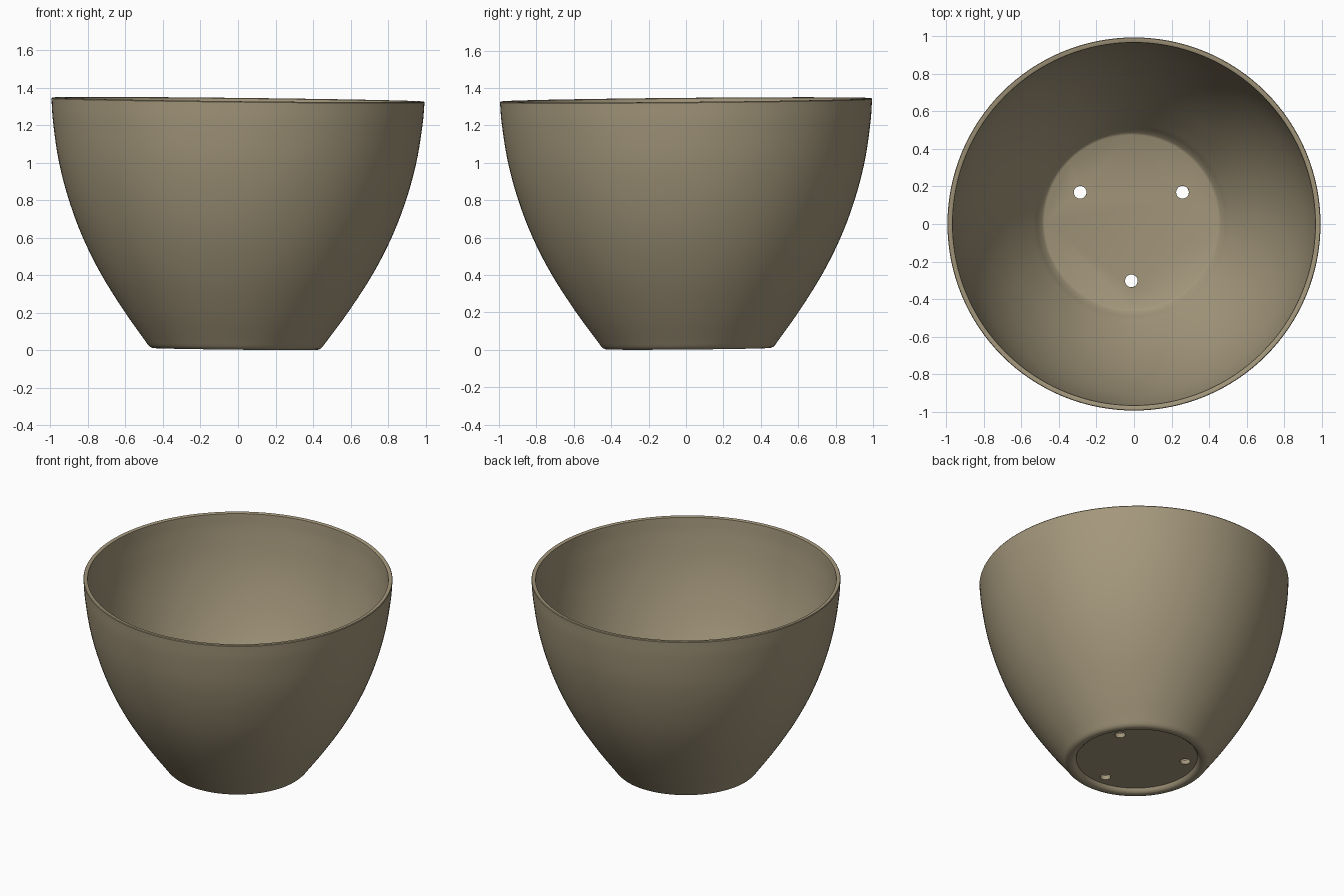
import bpy, bmesh
from math import pi, cos, sin
from mathutils import Vector, Matrix

if "Cube" in bpy.data.objects:
    bpy.data.objects.remove(bpy.data.objects["Cube"], do_unlink=True)

SEGMENTS = 128
WALL = 0.027
FLOOR_TOP, FLOOR_UNDER = 0.06, 0.028

# Material
clay = bpy.data.materials.new("olive clay")
clay.use_nodes = True
colour = (0.37, 0.31, 0.2, 1)
clay.diffuse_color = colour
bsdf = clay.node_tree.nodes["Principled BSDF"]
bsdf.inputs["Base Color"].default_value = colour
bsdf.inputs["Roughness"].default_value = 0.8


def smooth_path(points, steps=5):
    """Catmull-Rom curve through (radius, height) points."""
    p = [Vector(q) for q in points]
    p = [2 * p[0] - p[1]] + p + [2 * p[-1] - p[-2]]
    path = []
    for a, b, c, d in zip(p, p[1:], p[2:], p[3:]):
        for i in range(steps):
            t = i / steps
            path.append(0.5 * (2 * b + (c - a) * t + (2 * a - 5 * b + 4 * c - d) * t ** 2
                               + (3 * b - a - 3 * c + d) * t ** 3))
    return path + [p[-2]]


def inset_path(path, distance):
    """Shift a path towards the axis along its normals."""
    result = []
    for i, q in enumerate(path):
        t = (path[min(i + 1, len(path) - 1)] - path[max(i - 1, 0)]).normalized()
        result.append(q + Vector((-t.y, t.x)) * distance)
    return result


# Section: recess, rounded foot, outer wall, rim, inner wall, floor edge
outer = smooth_path([(0.475, 0.03), (0.598, 0.2), (0.725, 0.4), (0.826, 0.6), (0.901, 0.8),
                     (0.954, 1.0), (0.985, 1.2), (0.995, 1.325)])
foot = [Vector(q) for q in ((0.39, FLOOR_UNDER), (0.398, 0.012), (0.41, 0.003), (0.42, 0),
                            (0.44, 0), (0.455, 0.006), (0.466, 0.017))]
rim = [Vector(q) for q in ((0.992, 1.33), (0.973, 1.33))]
inner = [q for q in reversed(inset_path(outer, WALL)) if q.y > FLOOR_TOP + 0.02]
floor_edge = [Vector(q) for q in ((0.477, FLOOR_TOP + 0.008), (0.463, FLOOR_TOP))]
section = foot + outer + rim + inner + floor_edge

# Pot body turned around the axis
bm = bmesh.new()
verts = [bm.verts.new((q.x, 0, q.y)) for q in section]
edges = [bm.edges.new(pair) for pair in zip(verts, verts[1:])]
bmesh.ops.spin(bm, geom=verts + edges, cent=(0, 0, 0), axis=(0, 0, 1),
               angle=2 * pi, steps=SEGMENTS)
bmesh.ops.remove_doubles(bm, verts=bm.verts, dist=0.0005)
bmesh.ops.holes_fill(bm, edges=[e for e in bm.edges if e.is_boundary], sides=0)
bmesh.ops.recalc_face_normals(bm, faces=bm.faces)
mesh = bpy.data.meshes.new("bowl_pot")
bm.to_mesh(mesh)
bm.free()
pot = bpy.data.objects.new("bowl_pot", mesh)
bpy.context.collection.objects.link(pot)
mesh.materials.append(clay)

# Three drainage holes through the floor
bm = bmesh.new()
for k in range(3):
    angle = pi / 6 + k * 2 * pi / 3
    place = Matrix.Translation((0.315 * cos(angle), 0.315 * sin(angle), 0.05))
    bmesh.ops.create_cone(bm, cap_ends=True, segments=20, radius1=0.034, radius2=0.034,
                          depth=0.2, matrix=place)
cut_mesh = bpy.data.meshes.new("drain_cutter")
bm.to_mesh(cut_mesh)
bm.free()
cutter = bpy.data.objects.new("drain_cutter", cut_mesh)
bpy.context.collection.objects.link(cutter)
cutter.hide_render = True
cut_mesh.materials.append(clay)

boolean = pot.modifiers.new("drain_holes", 'BOOLEAN')
boolean.operation = 'DIFFERENCE'
boolean.solver = 'EXACT'
boolean.object = cutter
bpy.ops.object.select_all(action='DESELECT')
pot.select_set(True)
bpy.context.view_layer.objects.active = pot
bpy.ops.object.modifier_apply(modifier=boolean.name)
bpy.data.objects.remove(cutter, do_unlink=True)

# Slight lean, pivoting on the rim centre, then rest on the ground
pivot = Matrix.Translation((0, 0, 1.33))
lean = Matrix.Rotation(0.009, 4, 'X') @ Matrix.Rotation(0.011, 4, 'Y')
pot.data.transform(pivot @ lean @ pivot.inverted())
lowest = min(v.co.z for v in pot.data.vertices)
pot.data.transform(Matrix.Translation((0, 0, -lowest)))

bpy.ops.object.shade_smooth_by_angle(angle=0.6)
